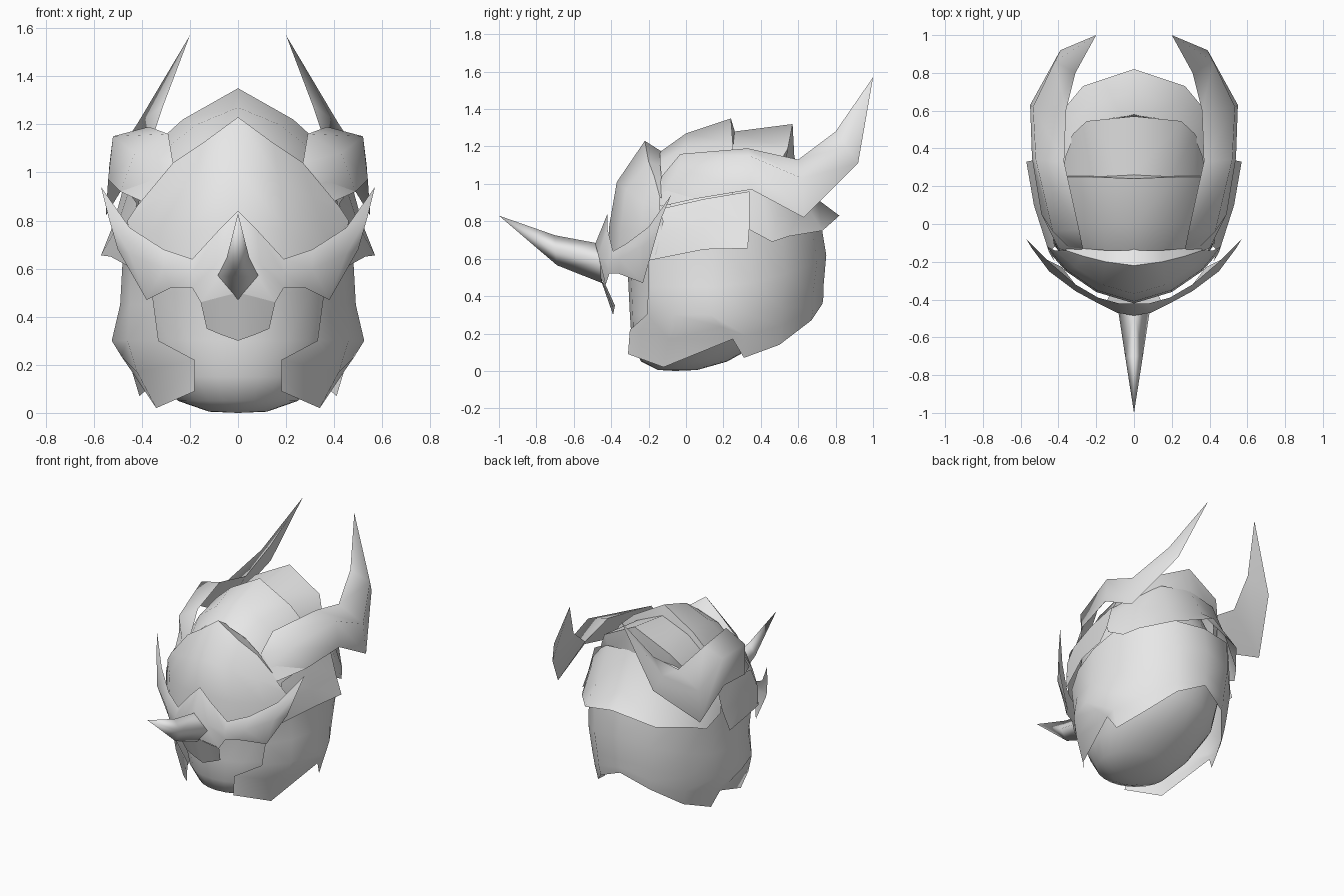
import bpy, bmesh, math
from mathutils import Vector

cube = bpy.data.objects.get("Cube")
if cube:
    bpy.data.objects.remove(cube, do_unlink=True)

GREY = (0.8, 0.8, 0.8, 1.0)
metal = bpy.data.materials.new("plain_grey")
metal.use_nodes = True
metal.diffuse_color = GREY
metal.node_tree.nodes["Principled BSDF"].inputs["Base Color"].default_value = GREY

MIDDLE = Vector((0, 0.2, 0.6))


def plate(name, rows, closed=False, angle=45):
    """Loft rows of points into a surface on the left half and mirror it."""
    bm = bmesh.new()
    grid = [[bm.verts.new(p) for p in row] for row in rows]
    for a, b in zip(grid, grid[1:]):
        n = len(a)
        for i in range(n if closed else n - 1):
            j = (i + 1) % n
            bm.faces.new((a[i], a[j], b[j], b[i]))
    if closed:
        bm.faces.new(grid[0])
    bmesh.ops.remove_doubles(bm, verts=bm.verts, dist=0.0005)
    bmesh.ops.recalc_face_normals(bm, faces=bm.faces)
    bm.normal_update()
    # open plates face away from the middle of the head
    if not closed:
        out = sum(f.normal.dot(f.calc_center_median() - MIDDLE) * f.calc_area() for f in bm.faces)
        if out < 0:
            bmesh.ops.reverse_faces(bm, faces=bm.faces)
    mesh = bpy.data.meshes.new(name)
    bm.to_mesh(mesh)
    bm.free()
    mesh.materials.append(metal)
    ob = bpy.data.objects.new(name, mesh)
    bpy.context.collection.objects.link(ob)
    mod = ob.modifiers.new("mirror", 'MIRROR')
    mod.use_clip = True
    mod.merge_threshold = 0.001
    bpy.ops.object.select_all(action='DESELECT')
    ob.select_set(True)
    bpy.context.view_layer.objects.active = ob
    bpy.ops.object.shade_smooth_by_angle(angle=math.radians(angle))


# Head core: half-ellipse rings (height, half width, front y, back y)
rings = [(0.0, 0, -0.06, -0.06), (0.005, 0.12, -0.15, 0.06), (0.05, 0.25, -0.24, 0.22),
         (0.15, 0.34, -0.29, 0.40), (0.3, 0.41, -0.30, 0.59), (0.5, 0.43, -0.31, 0.66),
         (0.7, 0.44, -0.35, 0.65), (0.9, 0.41, -0.32, 0.60), (1.05, 0.33, -0.18, 0.53),
         (1.12, 0.24, -0.08, 0.46), (1.15, 0, 0.2, 0.2)]
core = []
for z, w, f, b in rings:
    core.append([])
    for k in range(13):
        t = math.pi * k / 12
        x = 0 if k in (0, 12) else w * math.sin(t)
        core[-1].append((x, (f + b) / 2 - (b - f) / 2 * math.cos(t), z))
plate("head_core", core, angle=60)

# Lower shell with cheek guards, front to back
plate("lower_shell", [
    [(.37, -.20, .60), (.44, -.05, .66), (.475, .15, .72), (.455, .35, .78),
     (.39, .51, .80), (.24, .67, .80), (0, .72, .80)],
    [(.35, -.20, .45), (.45, -.05, .45), (.49, .14, .45), (.46, .35, .47),
     (.385, .53, .52), (.22, .70, .58), (0, .75, .62)],
    [(.33, -.21, .30), (.46, -.07, .30), (.525, .13, .30), (.47, .34, .30),
     (.37, .51, .34), (.21, .68, .42), (0, .735, .45)],
    [(.18, -.30, .22), (.42, -.09, .17), (.485, .19, .235), (.445, .32, .19),
     (.35, .51, .24), (.20, .68, .34), (0, .735, .40)],
    [(.18, -.31, .09), (.34, -.12, .02), (.44, .25, .17), (.41, .31, .07),
     (.33, .50, .14), (.19, .67, .27), (0, .73, .36)]], angle=75)

# Side bands, flared at the rear
plate("side_band", [
    [(.42, -.12, .87), (.455, .10, .92), (.47, .34, .96)],
    [(.45, -.15, .75), (.505, .10, .77), (.52, .34, .78)],
    [(.42, -.20, .59), (.53, .10, .65), (.57, .33, .655)]], angle=70)

# Neck guard around the back
plate("rear_guard", [
    [(0, .575, 1.15), (.22, .545, 1.12), (.32, .46, 1.06), (.36, .36, 1.04), (.38, .24, 1.03)],
    [(0, .70, .92), (.24, .63, .91), (.38, .51, .91), (.44, .40, .93), (.46, .25, .93)],
    [(0, .82, .83), (.27, .73, .75), (.42, .55, .72), (.48, .46, .69), (.50, .33, .76)]], angle=70)

# Overlapping crest plates on top
plate("front_crest", [
    [(0, -.14, 1.17), (.15, -.14, 1.12), (.27, -.13, 1.02), (.33, -.12, .92)],
    [(0, 0, 1.27), (.17, 0, 1.20), (.30, 0, 1.10), (.38, 0, .96)],
    [(0, .24, 1.35), (.23, .25, 1.22), (.34, .25, 1.12), (.41, .25, .98)],
    [(0, .27, 1.25), (.21, .255, 1.15), (.32, .255, 1.07), (.39, .255, .95)]], angle=50)
plate("rear_crest", [
    [(0, .26, 1.28), (.20, .25, 1.19), (.32, .25, 1.09), (.38, .25, .98)],
    [(0, .57, 1.32), (.25, .545, 1.19), (.32, .48, 1.08), (.36, .42, .97)],
    [(0, .58, 1.13), (.22, .53, 1.08), (.29, .47, 1.02), (.33, .41, .93)]], angle=50)

# Forehead plate with a turned-back upper edge
plate("forehead_plate", [
    [(0, -.11, 1.16), (.15, -.10, 1.08), (.27, -.08, .99), (.36, -.06, .87)],
    [(0, -.22, 1.23), (.15, -.20, 1.12), (.27, -.17, 1.04), (.36, -.14, .93)],
    [(0, -.37, 1.01), (.17, -.32, .97), (.31, -.23, .90), (.42, -.14, .86)],
    [(0, -.41, .78), (.20, -.35, .76), (.36, -.24, .75), (.46, -.12, .80)],
    [(0, -.42, .60), (.20, -.36, .60), (.36, -.25, .60), (.44, -.16, .62)]], angle=40)

# Winged brow mask and nose guard
plate("brow_mask", [
    [(0, -.42, .84), (.08, -.42, .76), (.19, -.39, .64), (.31, -.32, .68),
     (.45, -.20, .77), (.57, -.08, .94)],
    [(0, -.485, .68), (.09, -.47, .62), (.19, -.42, .58), (.31, -.355, .60),
     (.45, -.25, .66), (.54, -.13, .82)],
    [(0, -.46, .50), (.155, -.43, .46), (.19, -.41, .52), (.28, -.36, .52),
     (.38, -.23, .47), (.50, -.17, .68)]], angle=75)
plate("nose_guard", [
    [(0, -.46, .50), (.08, -.45, .48), (.155, -.43, .46)],
    [(0, -.39, .30), (.07, -.385, .325), (.13, -.38, .35)]])

# Central spike, a curved four-sided cone
plate("nose_spike", [
    [(0, -.46, .68), (.085, -.45, .57), (0, -.45, .47)],
    [(0, -.70, .725), (.047, -.70, .645), (0, -.69, .565)],
    [(0, -1.0, .83)] * 3], angle=130)

# Side horns: inner top, outer top, outer bottom at each station
plate("side_horn", [
    [(.27, -.13, 1.04), (.31, -.16, .90), (.40, -.13, .88)],
    [(.29, -.03, 1.16), (.43, -.04, 1.08), (.49, .05, .92)],
    [(.37, .33, 1.19), (.52, .34, 1.15), (.54, .35, .97)],
    [(.36, .60, 1.13), (.535, .62, 1.03), (.55, .63, .82)],
    [(.31, .80, 1.28), (.42, .86, 1.20), (.39, .92, 1.11)],
    [(.20, 1.0, 1.57)] * 3], closed=True, angle=85)
